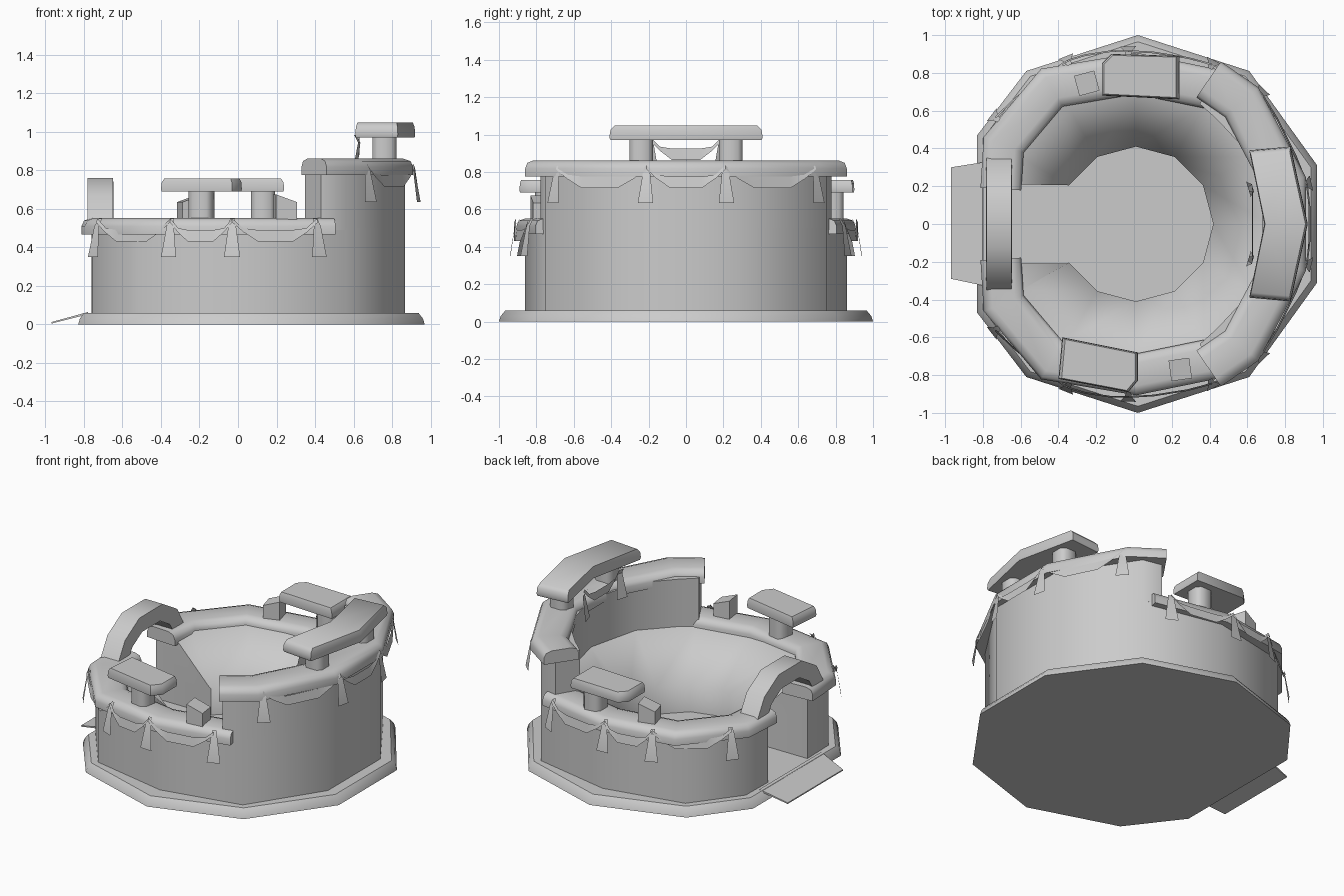
import bpy, math
from math import cos, sin, radians
from mathutils import Vector

if "Cube" in bpy.data.objects:
    bpy.data.objects.remove(bpy.data.objects["Cube"])

CX = 0.01


def polar(deg, r):
    return (CX + r * cos(radians(deg)), r * sin(radians(deg)))


def mesh(name, verts, faces, angle=40):
    me = bpy.data.meshes.new(name)
    me.from_pydata([tuple(v) for v in verts], [], faces)
    ob = bpy.data.objects.new(name, me)
    bpy.context.collection.objects.link(ob)
    bpy.ops.object.select_all(action='DESELECT')
    ob.select_set(True)
    bpy.context.view_layer.objects.active = ob
    bpy.ops.object.mode_set(mode='EDIT')
    bpy.ops.mesh.select_all(action='SELECT')
    bpy.ops.mesh.normals_make_consistent(inside=False)
    bpy.ops.object.mode_set(mode='OBJECT')
    bpy.ops.object.shade_smooth_by_angle(angle=radians(angle))
    return ob


def loft(name, rings, angle=40):
    """Skin a row of closed cross-sections and cap both ends."""
    n = len(rings[0])
    verts = [v for r in rings for v in r]
    faces = [(i * n + j, i * n + (j + 1) % n, (i + 1) * n + (j + 1) % n, (i + 1) * n + j)
             for i in range(len(rings) - 1) for j in range(n)]
    faces += [tuple(range(n)), tuple(range(len(verts) - n, len(verts)))]
    return mesh(name, verts, faces, angle)


def slab(name, outline, levels, angle=50):
    """Polygon prism; levels are (z, scale) pairs."""
    mx = sum(p[0] for p in outline) / len(outline)
    my = sum(p[1] for p in outline) / len(outline)
    return loft(name, [[(mx + (x - mx) * s, my + (y - my) * s, z) for x, y in outline]
                       for z, s in levels], angle)


def sweep(name, path, normal, profile):
    """Mitred sweep of a profile (u sideways, v along the plane normal)."""
    pts, n, rings = [Vector(p) for p in path], Vector(normal), []
    for i, p in enumerate(pts):
        a = (p - pts[i - 1]).normalized() if i else None
        b = (pts[i + 1] - p).normalized() if i < len(pts) - 1 else None
        a, b = a or b, b or a
        t = (a + b).normalized()
        m = n.cross(t) / t.dot(a)
        rings.append([p + m * u + n * v for u, v in profile])
    return loft(name, rings, 60)


def both(pts):
    """Close a half outline by mirroring it in y."""
    return pts + [(x, -y) for x, y in reversed(pts)]


# base plate and entrance ramp
half = [(0.97, 0.31), (0.61, 0.81), (0.02, 1.0), (-0.57, 0.81), (-0.83, 0.47)]
slab("base_plate", both(half), [(0, 1), (0.03, 0.99), (0.06, 0.965)])
loft("entrance_ramp", [[(-0.97, y0, 0.004), (-0.97, y0, 0.012), (-0.78, y1, 0.064), (-0.78, y1, 0.052)]
                       for y0, y1 in ((-0.29, -0.33), (0.30, 0.33))])


def flip(p):
    return (p[0], -p[1])


# bowl wall, open at the gate: ten-sided outside, twelve-sided inside
outer = [(0.868, 0), (0.868, 0.28), (0.56, 0.75), (0.02, 0.862), (-0.52, 0.75), (-0.755, 0.44)]
inner_r = [0.70, 0.71, 0.72, 0.70, 0.70, 0.70]
stations = [(o, polar(30 * k, inner_r[k]), polar(30 * k, 0.41)) for k, o in enumerate(outer)]
stations.append(((-0.76, 0.21), (-0.61, 0.21), (-0.36, 0.21)))
stations = [tuple(map(flip, s)) for s in reversed(stations[1:])] + stations
loft("bowl_wall", [[(*o, 0.0), (*o, 0.50), (*i, 0.50), (*f, 0.24), (*f, 0.0)]
                   for o, i, f in stations], 50)

# raised rear wall
tall = [((0.868, 0), polar(0, 0.70)), ((0.868, 0.28), polar(30, 0.71)),
        ((0.56, 0.75), polar(52, 0.70)), ((0.43, 0.778), polar(62, 0.72))]
tall = [tuple(map(flip, s)) for s in reversed(tall[1:])] + tall
loft("raised_wall", [[(*o, 0.49), (*o, 0.82), (*i, 0.82), (*i, 0.49)] for o, i in tall], 50)


# padded rims
def pad(w, h):
    return [(-w, -h), (w, -h), (w, 0), (w * 0.88, h * 0.7), (w * 0.55, h),
            (-w * 0.55, h), (-w * 0.88, h * 0.7), (-w, 0)]


for side, s in (("back", 1), ("front", -1)):
    low = [(-0.705, 0.185), (-0.69, 0.42), (-0.435, 0.722), (0.01, 0.797), (0.485, 0.70)]
    sweep("low_rim_" + side, [(x, s * y, 0.51) for x, y in low], (0, 0, 1), pad(0.108, 0.042))
high = [(0.795, 0.22), (0.57, 0.645), (0.395, 0.765)]
high = [flip(p) for p in reversed(high)] + high
sweep("high_rim", [(x, y, 0.818) for x, y in high], (0, 0, 1), pad(0.115, 0.043))

# arch over the gate
arch = [(0.315, 0.50), (0.24, 0.63), (0.11, 0.708), (-0.11, 0.708), (-0.24, 0.63), (-0.315, 0.50)]
sweep("gate_arch", [(-0.715, y, z) for y, z in arch], (1, 0, 0),
      [(-0.052, -0.066), (-0.052, 0.066), (-0.02, 0.068), (0.052, 0.066),
       (0.052, -0.066), (0.02, -0.068)])


# canopies
def canopy(name, outline, z, h):
    slab(name, outline, [(z, 0.985), (z + h * 0.2, 1), (z + h * 0.7, 0.985), (z + h, 0.93)])


canopy("high_canopy", [(0.69, 0), (0.61, 0.39), (0.83, 0.41), (0.92, 0),
                       (0.83, -0.41), (0.61, -0.39)], 0.97, 0.078)
canopy("back_canopy", [(-0.17, 0.68), (-0.17, 0.85), (-0.12, 0.90), (0.24, 0.89),
                       (0.24, 0.66)], 0.69, 0.068)
canopy("front_canopy", [(-0.40, -0.82), (-0.38, -0.60), (0.02, -0.68), (0.02, -0.83),
                        (-0.03, -0.89)], 0.69, 0.068)


# posts and crates
def box(name, x, y, w, z0, z1, turn=0, slope=0.0, cut=1.0):
    """Upright block with a sloping top; cut < 1 chamfers its corners."""
    c, s = cos(radians(turn)), sin(radians(turn))
    q = [(-cut, -1), (cut, -1), (1, -cut), (1, cut), (cut, 1), (-cut, 1), (-1, cut), (-1, -cut)]
    if cut == 1.0:
        q = q[::2]
    ring = [(x + (a * c - b * s) * w / 2, y + (a * s + b * c) * w / 2) for a, b in q]
    loft(name, [[(*p, z0) for p in ring],
                [(*p, z1 - slope * (a + 1) / 2) for p, (a, b) in zip(ring, q)]],
         50 if cut < 1 else 25)


for side, s in (("back", 1), ("front", -1)):
    box("high_post_" + side, 0.76, s * 0.24, 0.125, 0.84, 0.985, cut=0.6)
box("back_post", 0.13, 0.78, 0.125, 0.53, 0.70, cut=0.6)
box("front_post", -0.19, -0.74, 0.125, 0.53, 0.70, -10, cut=0.6)
box("front_crate", 0.245, -0.77, 0.11, 0.53, 0.675, 8, 0.04)
box("back_crate", -0.25, 0.745, 0.11, 0.53, 0.675, 195, 0.04)


# bunting
def swag(name, a, b, z, bulge=1.02):
    top, bot = [], []
    for t, dt, db in ((0, 0, 0.02), (0.13, 0.05, 0.07), (0.3, 0.06, 0.12),
                      (0.7, 0.06, 0.12), (0.87, 0.05, 0.07), (1, 0, 0.02)):
        k = 1 + (bulge - 1) * sin(math.pi * t)
        p = [(a[i] + (b[i] - a[i]) * t) * k for i in (0, 1)]
        top.append((*p, z - dt))
        bot.append((p[0] * 1.01, p[1] * 1.01, z - db))
    mesh(name, top + bot, [(i, i + 1, i + 7, i + 6) for i in range(5)])


def pennant(name, p, z, lean=0.03):
    d = Vector((p[0], p[1], 0)).normalized()
    side = Vector((-d.y, d.x, 0))
    v = []
    for dz, w, out in ((0.0, 0.012, -0.02), (-0.04, 0.02, 0.005), (-0.2, 0.042, lean)):
        c = Vector((p[0], p[1], z + dz)) + d * out
        v += [c - side * w, c + side * w]
    mesh(name, v, [(0, 1, 3, 2), (2, 3, 5, 4)])


low_knots = [(-0.73, 0.56), (-0.35, 0.86), (-0.03, 0.91), (0.41, 0.84)]
high_knots = [(0.67, 0.69), (0.91, 0.21)]
for side, s in (("back", 1), ("front", -1)):
    for label, knots, z in (("low", low_knots, 0.55), ("high", high_knots, 0.835)):
        pts = [(x, s * y) for x, y in knots]
        for i, p in enumerate(pts):
            pennant(f"{label}_pennant_{side}_{i}", p, z)
            if i:
                swag(f"{label}_swag_{side}_{i}", pts[i - 1], p, z)
    pennant("canopy_pennant_" + side, (0.625, s * 0.19), 0.985, -0.02)
swag("high_swag_middle", (0.91, 0.21), (0.91, -0.21), 0.835)
swag("canopy_swag", (0.625, 0.19), (0.625, -0.19), 0.985, 1.0)
